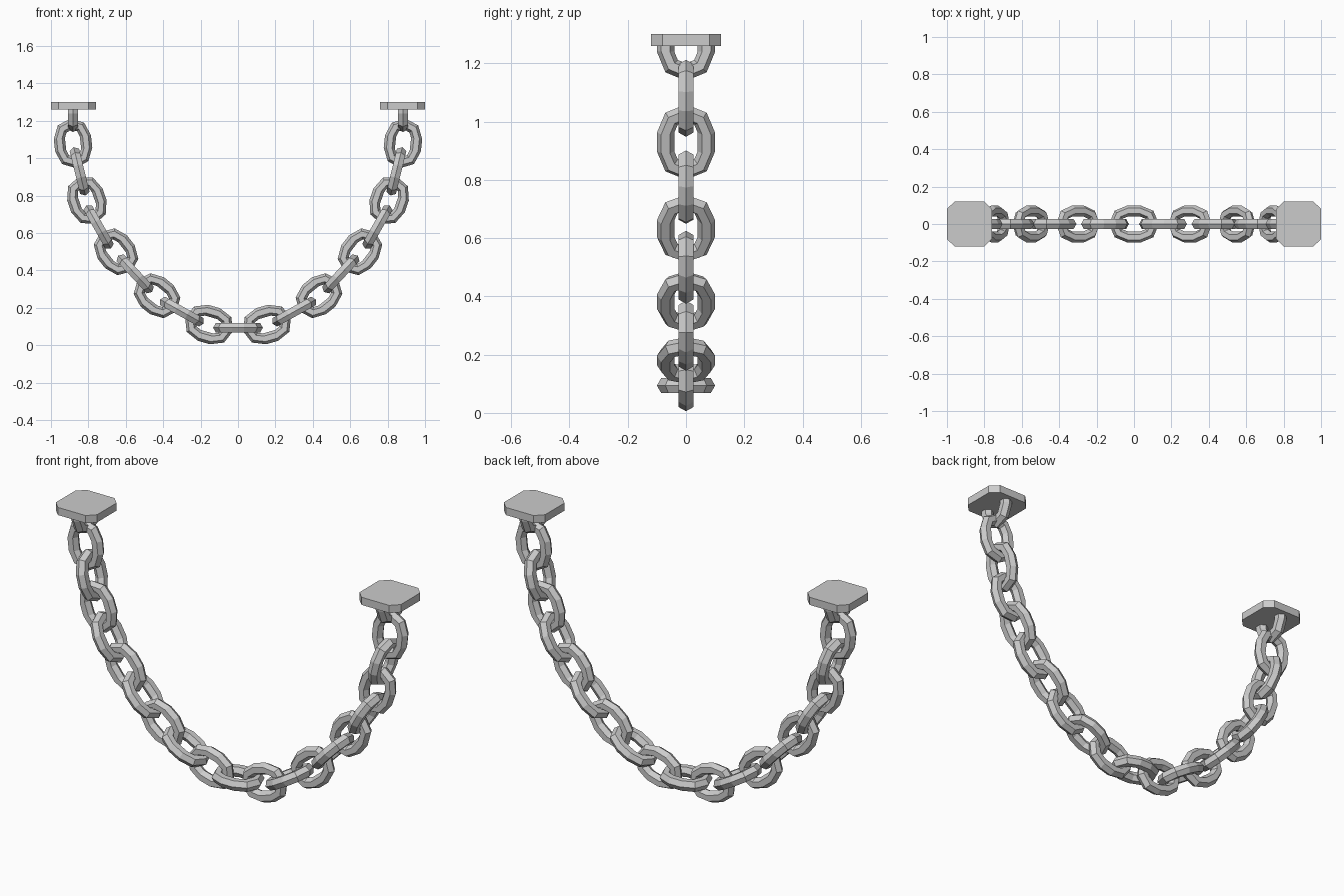
import bpy, bmesh, math
from mathutils import Vector

if "Cube" in bpy.data.objects:
    bpy.data.objects.remove(bpy.data.objects["Cube"])

R, TUBE, STRAIGHT = 0.07, 0.03, 0.033   # bend radius, bar radius, half straight length
Y = Vector((0, 1, 0))

# link centres (x, z) from the left plate down to the middle of the chain
CENTRES = [(-0.882, 1.25), (-0.882, 1.08), (-0.847, 0.93), (-0.808, 0.775), (-0.745, 0.633),
           (-0.652, 0.5), (-0.55, 0.382), (-0.433, 0.265), (-0.30, 0.18), (-0.155, 0.111), (0, 0.094)]


def finish(name, bm):
    bmesh.ops.recalc_face_normals(bm, faces=bm.faces)
    mesh = bpy.data.meshes.new(name)
    bm.to_mesh(mesh)
    bm.free()
    obj = bpy.data.objects.new(name, mesh)
    bpy.context.collection.objects.link(obj)


def sweep(name, path, centre, u, v, closed):
    """Sweep a hexagonal bar along (along, across, angle) points in the u-v plane."""
    bm = bmesh.new()
    n = u.cross(v)
    rings = []
    for a, c, ang in path:
        out = u * math.cos(ang) + v * math.sin(ang)
        mid = centre + u * a + v * c
        rings.append([bm.verts.new(mid + TUBE * (out * math.cos(k * math.pi / 3) + n * math.sin(k * math.pi / 3)))
                      for k in range(6)])
    count = len(rings) if closed else len(rings) - 1
    for i in range(count):
        p, q = rings[i], rings[(i + 1) % len(rings)]
        for k in range(6):
            m = (k + 1) % 6
            bm.faces.new((p[k], p[m], q[m], q[k]))
    if not closed:
        bm.faces.new(rings[0])
        bm.faces.new(rings[-1])
    finish(name, bm)


def arc(sign):
    """Five points of the rounded end on the given side."""
    start = -math.pi / 2 if sign > 0 else math.pi / 2
    angles = [start + k * math.pi / 4 for k in range(5)]
    return [(sign * STRAIGHT + R * math.cos(t), R * math.sin(t), t) for t in angles]


# full row of centres, mirrored to the right side
row = CENTRES + [(-x, z) for x, z in reversed(CENTRES[:-1])]
pts = [Vector((x, 0, z)) for x, z in row]

# chain links, alternating upright and turned across
for i in range(1, len(pts) - 1):
    u = (pts[i + 1] - pts[i - 1]).normalized()
    v = u.cross(Y) if i % 2 else Y
    sweep(f"chain_link_{i}", arc(1) + arc(-1), pts[i], u, v, True)

for side, sx in (("left", -1), ("right", 1)):
    # half loop hanging under the plate
    end = arc(1)
    path = [(-0.01, -R, -math.pi / 2)] + end + [(-0.01, R, math.pi / 2)]
    sweep(f"{side}_plate_loop", path, Vector((sx * 0.882, 0, 1.27 + STRAIGHT - 0.03)),
          Vector((0, 0, -1)), Y, False)
    # mounting plate with cut corners
    bm = bmesh.new()
    h, c = 0.12, 0.08
    outline = [(h, -c), (h, c), (c, h), (-c, h), (-h, c), (-h, -c), (-c, -h), (c, -h)]
    face = bm.faces.new([bm.verts.new((sx * 0.88 + x, y, 1.26)) for x, y in outline])
    ext = bmesh.ops.extrude_face_region(bm, geom=[face], use_keep_orig=True)
    bmesh.ops.translate(bm, vec=(0, 0, 0.04),
                        verts=[e for e in ext["geom"] if isinstance(e, bmesh.types.BMVert)])
    finish(f"{side}_mounting_plate", bm)
